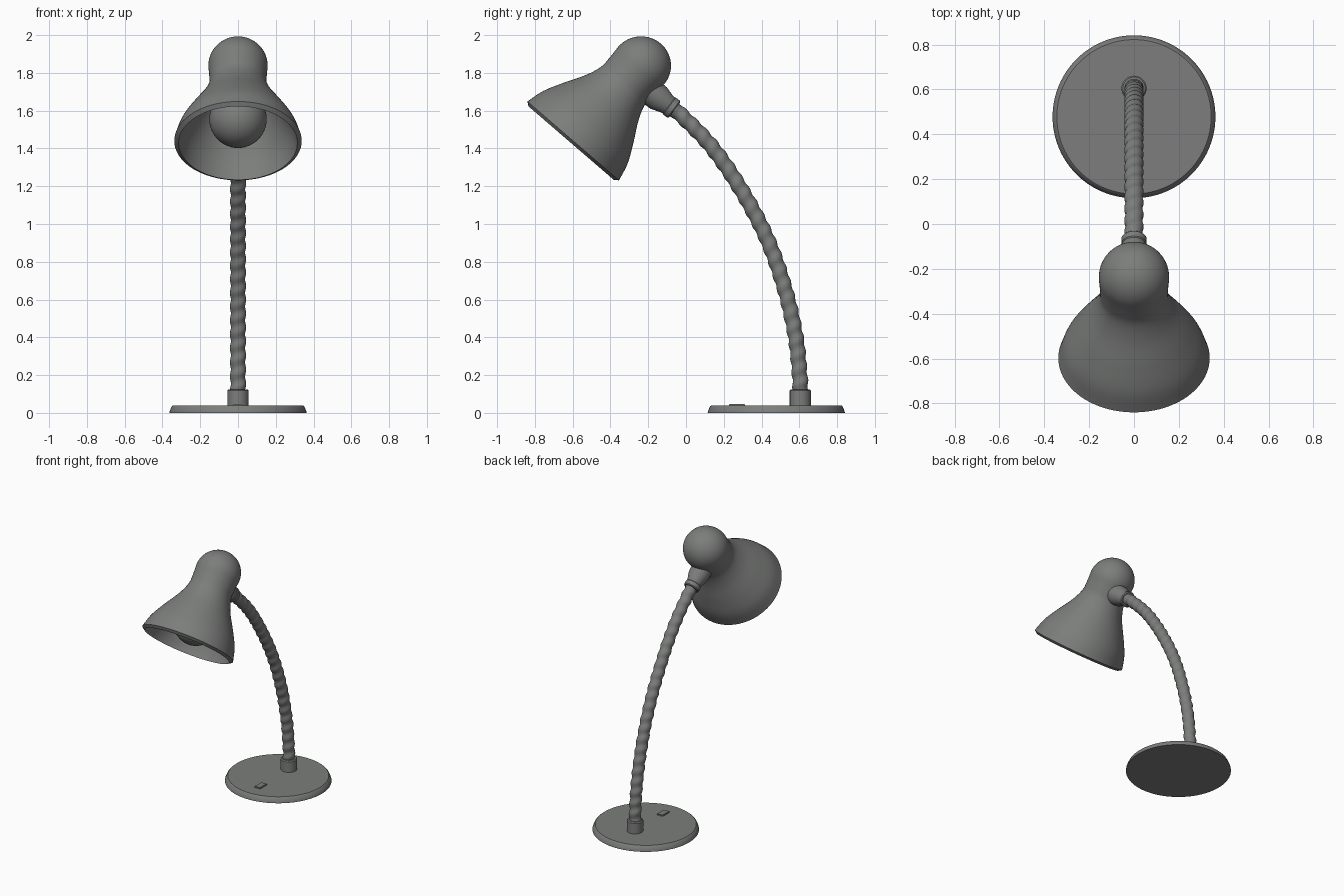
import bpy, bmesh, math
from mathutils import Vector, Matrix

if "Cube" in bpy.data.objects:
    bpy.data.objects.remove(bpy.data.objects["Cube"])

dark = bpy.data.materials.new("dark_grey")
dark.diffuse_color = (0.2, 0.207, 0.2, 1)
dark.use_nodes = True
dark.node_tree.nodes["Principled BSDF"].inputs["Base Color"].default_value = dark.diffuse_color


def spline(pts, n):
    """Smooth Catmull-Rom samples through the points."""
    p = [Vector(q) for q in pts]
    p = [2 * p[0] - p[1]] + p + [2 * p[-1] - p[-2]]
    out = []
    for i in range(1, len(p) - 2):
        a, b, c, d = p[i - 1:i + 3]
        for k in range(n):
            t = k / n
            out.append(0.5 * (2 * b + (c - a) * t + (2 * a - 5 * b + 4 * c - d) * t * t
                              + (3 * b - a - 3 * c + d) * t ** 3))
    return out + [p[-2]]


def finish(name, bm, angle=35):
    bmesh.ops.remove_doubles(bm, verts=bm.verts, dist=1e-5)
    bmesh.ops.recalc_face_normals(bm, faces=bm.faces)
    me = bpy.data.meshes.new(name)
    bm.to_mesh(me)
    bm.free()
    me.materials.append(dark)
    ob = bpy.data.objects.new(name, me)
    bpy.context.collection.objects.link(ob)
    bpy.ops.object.select_all(action='DESELECT')
    ob.select_set(True)
    bpy.context.view_layer.objects.active = ob
    bpy.ops.object.shade_smooth_by_angle(angle=math.radians(angle))
    return ob


def skin(bm, rings):
    rows = [[bm.verts.new(v) for v in ring] for ring in rings]
    n = len(rows[0])
    for a, b in zip(rows, rows[1:]):
        for i in range(n):
            j = (i + 1) % n
            bm.faces.new((a[i], a[j], b[j], b[i]))
    return rows


def lathe(name, profile, origin, axis=(0, 0, 1), seg=64, widen=lambda z: 1.0, shear=0.0):
    """Revolve (radius, height) points around an axis lying in the YZ plane."""
    w = Vector(axis).normalized()
    v = w.cross(Vector((1, 0, 0)))
    bm = bmesh.new()
    rings = []
    for r, z in profile:
        rings.append([Vector(origin) + w * z + v * (r * math.sin(a) + shear * z)
                      + Vector((r * math.cos(a) * widen(z), 0, 0))
                      for a in (2 * math.pi * i / seg for i in range(seg))])
    skin(bm, rings)
    bmesh.ops.dissolve_degenerate(bm, dist=1e-6, edges=bm.edges)
    return finish(name, bm)


def arc(r, z, a0, a1, n):
    return [(r * math.cos(math.radians(a0 + (a1 - a0) * i / n)),
             z + r * math.sin(math.radians(a0 + (a1 - a0) * i / n))) for i in range(n + 1)]


# Base plate and collar at the foot of the neck
lathe("base", [(0, 0), (0.363, 0), (0.362, 0.008), (0.351, 0.034), (0.344, 0.04), (0, 0.04)],
      (0, 0.478, 0), seg=96)
lathe("base_collar", [(0, 0.03), (0.056, 0.03), (0.056, 0.118), (0.05, 0.125), (0, 0.125)],
      (0, 0.605, 0), seg=40)

# Rocker switch on the base
bm = bmesh.new()
bmesh.ops.create_cube(bm, size=1, matrix=Matrix.Translation((0, 0.27, 0.041))
                      @ Matrix.Diagonal((0.05, 0.085, 0.014, 1)))
bmesh.ops.bevel(bm, geom=bm.edges[:], offset=0.004, segments=2, affect='EDGES')
finish("switch", bm)

# Flexible neck: a tube swept along a curve with a spiral ridge
path = spline([(0.607, 0.08), (0.602, 0.2), (0.581, 0.4), (0.525, 0.65), (0.43, 0.92),
               (0.293, 1.18), (0.135, 1.41), (-0.03, 1.58), (-0.11, 1.645)], 28)
bm = bmesh.new()
rings, s = [], 0.0
for i, p in enumerate(path):
    a, b = path[max(i - 1, 0)], path[min(i + 1, len(path) - 1)]
    t = (b - a).normalized()
    s += (p - a).length if i else 0
    ring = []
    for k in range(24):
        th = 2 * math.pi * k / 24
        r = 0.0405 + 0.003 * math.cos(2 * math.pi * s / 0.075 - th)
        ring.append((r * math.cos(th), p.x + t.y * r * math.sin(th), p.y - t.x * r * math.sin(th)))
    rings.append(ring)
rows = skin(bm, rings)
bm.faces.new(rows[0])
bm.faces.new(rows[-1])
finish("flexible_neck", bm, 60)

# Tapered joint between neck and shade
lathe("shade_joint", [(0, -0.018), (0.05, -0.018), (0.056, -0.012), (0.056, 0.015), (0.052, 0.02),
                      (0.055, 0.035), (0.071, 0.085), (0.074, 0.16), (0, 0.16)],
      (0, -0.075, 1.615), (0, -0.8, 0.6), seg=32)

# Bell shade with round cap, thin wall and an inward chamfered lip
rim, axis = Vector((0, -0.6, 1.437)), Vector((0, 0.653, 0.758))
shear = 0.023
bell = spline([(0.157, 0.54), (0.152, 0.46), (0.154, 0.395), (0.185, 0.31), (0.246, 0.2),
               (0.295, 0.1), (0.32, 0.004)], 6)
outer = arc(0.157, 0.54, 90, 0, 16)[:-1] + [tuple(p) for p in bell]
inner = [(max(r - 0.022, 0), z - (0.022 if z > 0.54 else 0)) for r, z in reversed(outer)]
inner[-1] = (0, inner[-1][1])
lathe("shade", outer + [(0.298, -0.012)] + inner[1:], rim, axis, 72,
      lambda z: 1 + 0.055 * min(1, max(0, 1 - z / 0.45)), shear)

# Bulb and socket inside the shade
lathe("bulb", arc(0.152, 0.155, -90, 55, 24) + [(0.06, 0.32), (0.045, 0.37), (0, 0.37)],
      rim, axis, 48)
lathe("bulb_socket", [(0, 0.34), (0.065, 0.34), (0.065, 0.66), (0, 0.66)], rim, axis, 32,
      shear=shear)
